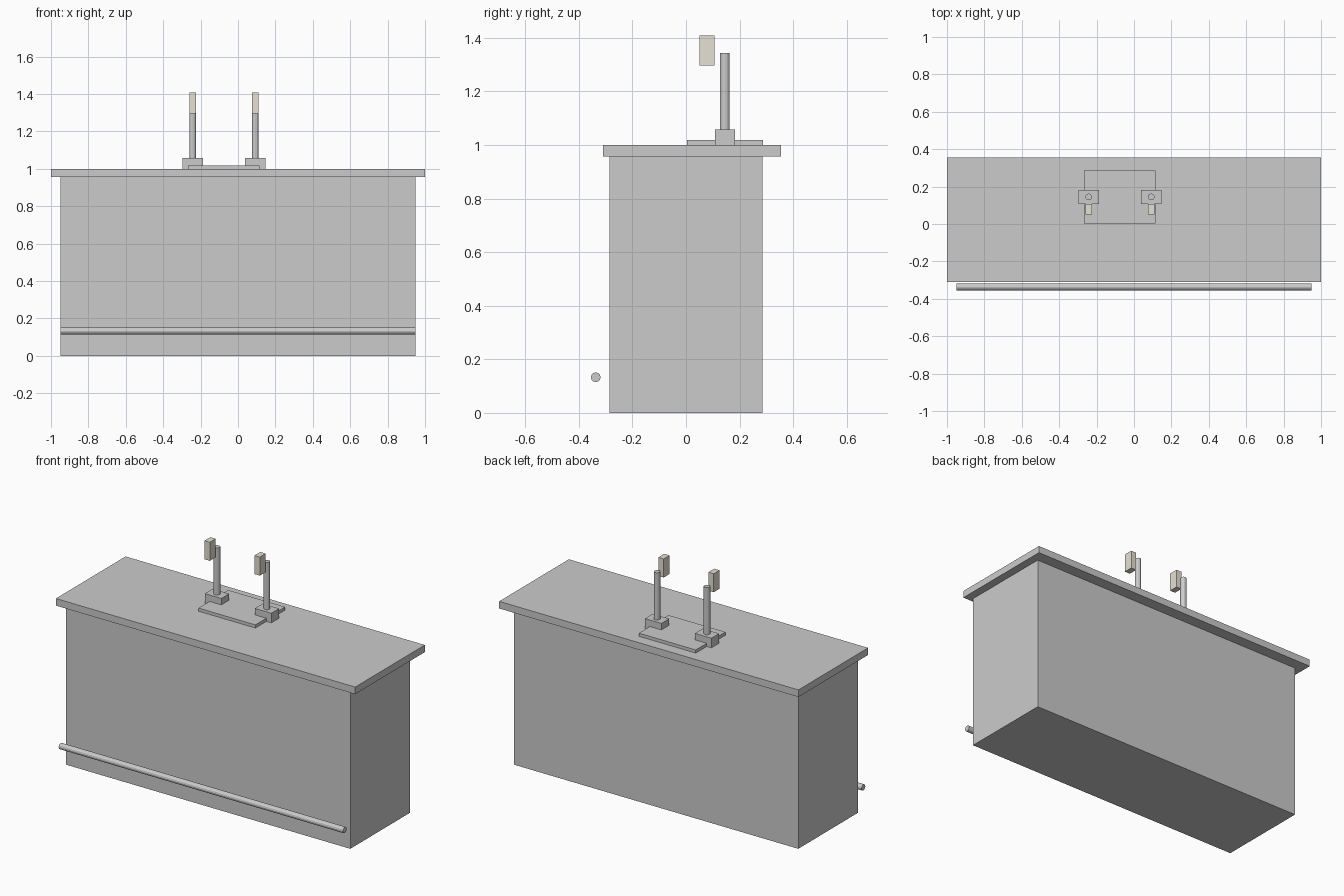
import bpy, math

if "Cube" in bpy.data.objects:
    bpy.data.objects.remove(bpy.data.objects["Cube"])

def box(name, x, y, z, mat=None):
    """Box from (min, max) ranges along each axis."""
    lo, hi = zip(x, y, z)
    bpy.ops.mesh.primitive_cube_add(size=1, location=[(a + b) / 2 for a, b in zip(lo, hi)])
    ob = bpy.context.object
    ob.name = name
    ob.scale = [b - a for a, b in zip(lo, hi)]
    bpy.ops.object.transform_apply(location=False, rotation=False, scale=True)
    if mat:
        ob.data.materials.append(mat)
    return ob

def rod(name, radius, length, loc, rot=(0, 0, 0)):
    bpy.ops.mesh.primitive_cylinder_add(vertices=12, radius=radius, depth=length,
                                        location=loc, rotation=rot)
    bpy.context.object.name = name

cream = bpy.data.materials.new("cream_handle")
cream.diffuse_color = (0.8, 0.75, 0.65, 1)
cream.use_nodes = True
cream.node_tree.nodes["Principled BSDF"].inputs["Base Color"].default_value = cream.diffuse_color

# Bar body and overhanging counter
box("bar_body", (-0.95, 0.95), (-0.285, 0.285), (0, 0.957))
box("counter_top", (-1, 1), (-0.31, 0.355), (0.957, 1.0))

# Foot rail along the front
rod("foot_rail", 0.018, 1.9, (0, -0.337, 0.133), (0, math.pi / 2, 0))

# Drip tray
box("drip_tray", (-0.266, 0.114), (0.003, 0.287), (1.0, 1.019))

# Two beer taps: base block, column and cream handle
for side, x in (("left", -0.242), ("right", 0.092)):
    box(f"tap_base_{side}", (x - 0.055, x + 0.055), (0.108, 0.182), (1.0, 1.058))
    rod(f"tap_column_{side}", 0.018, 0.285, (x, 0.145, 1.2005))
    box(f"tap_handle_{side}", (x - 0.018, x + 0.018), (0.051, 0.107), (1.297, 1.409), cream)
